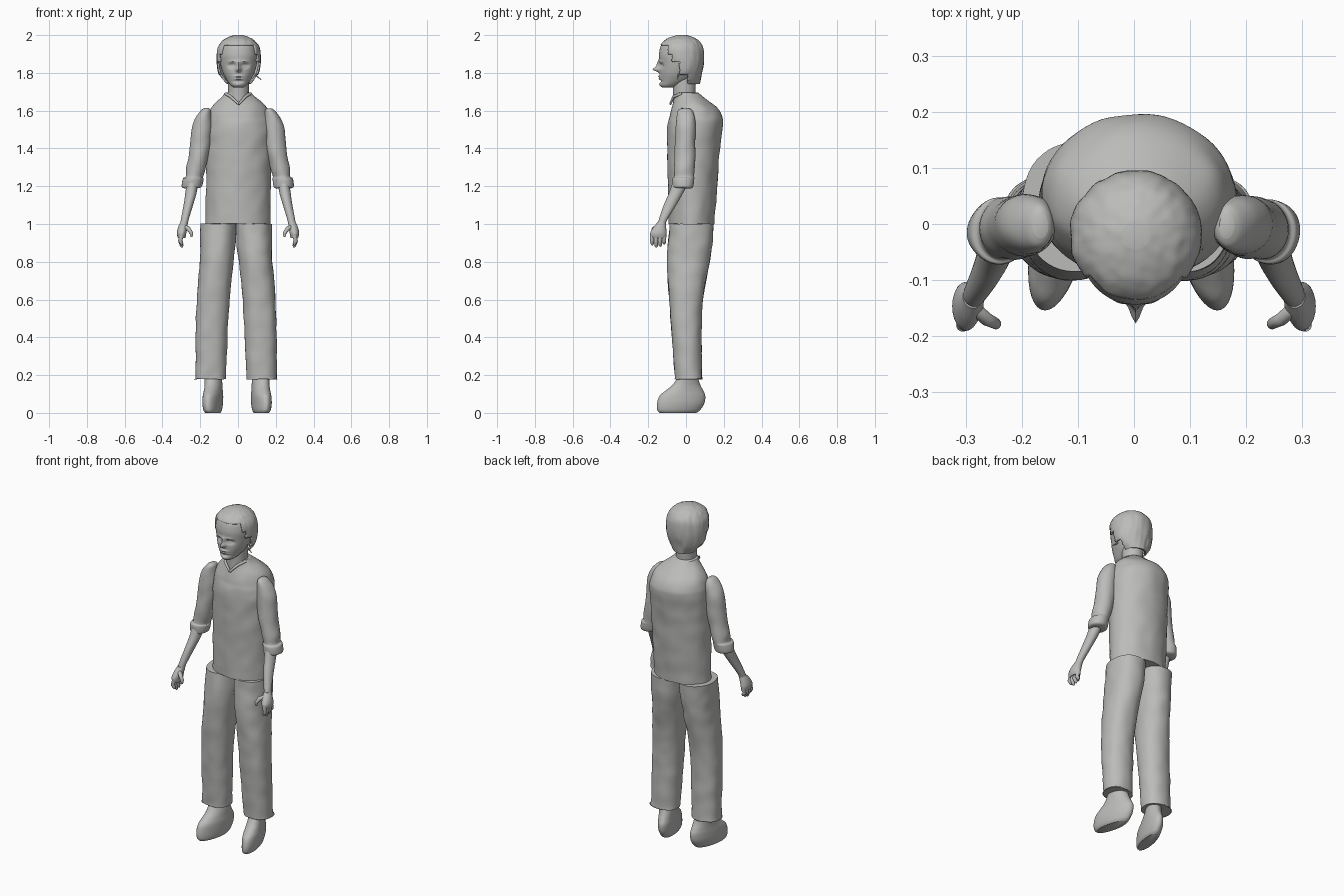
import bpy, bmesh
from math import sin, cos, pi, exp, copysign
from mathutils import Vector, noise

if "Cube" in bpy.data.objects:
    bpy.data.objects.remove(bpy.data.objects["Cube"])

grey = bpy.data.materials.new("plain_grey")
grey.use_nodes = True
colour = (0.5, 0.5, 0.49, 1)
grey.diffuse_color = colour
grey.node_tree.nodes["Principled BSDF"].inputs["Base Color"].default_value = colour


def spline(a, b, c, d, t):
    return b + 0.5 * t * (c - a + t * (2 * a - 5 * b + 4 * c - d + t * (3 * (b - c) + d - a)))


def loft(name, rows, n=32, sub=5, power=1.0, bend=None):
    """Smooth skin over level slices: (z, x min, x max, y min, y max)."""
    last = len(rows) - 1
    levels = []
    for i in range(last):
        four = [rows[max(0, min(last, i + k))] for k in (-1, 0, 1, 2)]
        levels += [[spline(*v, s / sub) for v in zip(*four)] for s in range(sub)]
    levels.append(rows[-1])
    bm = bmesh.new()
    rings = []
    for z, x0, x1, y0, y1 in levels:
        ring = []
        for k in range(n):
            c, s = cos(2 * pi * k / n), sin(2 * pi * k / n)
            c, s = (copysign(abs(v) ** power, v) for v in (c, s))
            p = Vector(((x0 + x1 + (x1 - x0) * c) / 2, (y0 + y1 + (y1 - y0) * s) / 2, z))
            ring.append(bm.verts.new(bend(p) if bend else p))
        rings.append(ring)
    for low, high in zip(rings, rings[1:]):
        for k in range(n):
            j = (k + 1) % n
            bm.faces.new((low[k], low[j], high[j], high[k]))
    bm.faces.new(rings[0][::-1])
    bm.faces.new(rings[-1])
    bmesh.ops.recalc_face_normals(bm, faces=bm.faces)
    mesh = bpy.data.meshes.new(name)
    bm.to_mesh(mesh)
    bm.free()
    ob = bpy.data.objects.new(name, mesh)
    bpy.context.collection.objects.link(ob)
    return finish(ob)


def finish(ob):
    ob.data.materials.append(grey)
    bpy.ops.object.select_all(action='DESELECT')
    bpy.context.view_layer.objects.active = ob
    ob.select_set(True)
    bpy.ops.object.shade_smooth_by_angle(angle=0.8)
    return ob


def tube(name, points):
    """Round tapered strand through (x, y, z, radius) points."""
    cu = bpy.data.curves.new(name, 'CURVE')
    cu.dimensions = '3D'
    cu.bevel_depth = 1
    cu.bevel_resolution = 3
    cu.use_fill_caps = True
    sp = cu.splines.new('POLY')
    sp.points.add(len(points) - 1)
    for p, (x, y, z, r) in zip(sp.points, points):
        p.co, p.radius = (x, y, z, 1), r
    sp.use_smooth = True
    cu.materials.append(grey)
    ob = bpy.data.objects.new(name, cu)
    bpy.context.collection.objects.link(ob)


def cloth(p):
    return p + noise.noise_vector(p * 14) * 0.004


def mirrored(rows, side, shift):
    if side > 0:
        return [(z, a + shift, b + shift, c, d) for z, a, b, c, d in rows]
    return [(z, shift - b, shift - a, c, d) for z, a, b, c, d in rows]


# Shirt with sloping shoulders and a stand-up collar
loft("shirt", [(1.0, -.17, .17, -.09, .15), (1.2, -.17, .175, -.095, .165),
               (1.4, -.17, .18, -.1, .18), (1.52, -.165, .18, -.1, .195),
               (1.57, -.16, .17, -.09, .192), (1.62, -.14, .15, -.075, .16),
               (1.67, -.09, .095, -.06, .095), (1.695, -.07, .07, -.058, .068)],
     n=64, sub=8, bend=cloth)
for side in (-1, 1):
    tube("collar_flap", [(.065 * side, -.02, 1.69, .008), (.04 * side, -.065, 1.675, .008),
                         (.004, -.083, 1.635, .006)])

# Neck
loft("neck", [(1.62, -.05, .055, -.068, .05), (1.7, -.052, .058, -.068, .05),
              (1.8, -.055, .06, -.075, .055)])

# Face bumps: x, z, depth, width, height
BUMPS = [(0, 1.818, .032, .012, .012), (0, 1.842, .016, .009, .022),
         (.036, 1.838, -.015, .017, .011), (-.036, 1.838, -.015, .017, .011),
         (.034, 1.836, .009, .009, .005), (-.034, 1.836, .009, .009, .005),
         (0, 1.782, .009, .023, .005), (0, 1.769, .007, .02, .005),
         (0, 1.755, -.006, .03, .007), (0, 1.738, .006, .02, .01),
         (.03, 1.86, .005, .022, .006), (-.03, 1.86, .005, .022, .006)]


def sculpt(p):
    if p.y < -.04:
        for x, z, depth, w, h in BUMPS:
            p.y -= depth * exp(-((p.x - .003 - x) / w) ** 2 - ((p.z - z) / h) ** 2)
    return p


HEAD = [(1.722, -.022, .028, -.125, -.06), (1.735, -.04, .046, -.135, -.03),
        (1.765, -.062, .068, -.138, .03), (1.8, -.08, .086, -.14, .06),
        (1.85, -.094, .1, -.14, .082), (1.9, -.098, .104, -.143, .085),
        (1.95, -.086, .092, -.13, .07), (1.98, -.058, .064, -.095, .04),
        (1.99, -.03, .036, -.06, .01)]
loft("head", HEAD, n=96, sub=10, power=.95, bend=sculpt)


# Hair: shell round the skull, cut open along the hairline
def combed(p):
    strand = noise.noise(Vector((p.x * 50, p.y * 50, p.z * 6)))
    out = Vector((p.x, p.y + .02, 0)).normalized()
    return p + out * strand * .004


hair = loft("hair", [(1.74, -.06, .066, -.06, .072), (1.79, -.1, .105, -.1, .082),
                     (1.84, -.112, .118, -.125, .093), (1.89, -.114, .12, -.14, .096),
                     (1.935, -.107, .113, -.142, .09), (1.97, -.083, .089, -.118, .068),
                     (1.99, -.05, .056, -.08, .035), (2.0, -.02, .026, -.045, .005)],
            n=96, sub=6, bend=combed)


def hairline(z):
    if z > 1.945:
        return -1
    return -.095 if z > 1.9 else -.075 if z > 1.86 else -.035 if z > 1.79 else .01


bm = bmesh.new()
bm.from_mesh(hair.data)
gone = []
for f in bm.faces:
    c = f.calc_center_median()
    if c.y < hairline(c.z) or f.normal.z < -.9:
        gone.append(f)
bmesh.ops.delete(bm, geom=gone, context='FACES')
bm.to_mesh(hair.data)
bm.free()
shell = hair.modifiers.new("thickness", 'SOLIDIFY')
shell.thickness = .01
tube("loose_lock", [(.07, -.03, 1.81, .005), (.09, -.04, 1.79, .004), (.122, -.045, 1.765, .002)])

TROUSER = [(.18, .055, .222, -.06, .088), (.2, .054, .215, -.06, .085),
           (.4, .045, .215, -.075, .082), (.6, .035, .208, -.09, .09),
           (.8, .014, .192, -.1, .125), (.9, .002, .19, -.095, .14), (1.0, .0, .188, -.085, .145)]
SHOE = [(0, .095, .165, -.14, .055), (.015, .088, .175, -.152, .075),
        (.05, .085, .182, -.153, .097), (.09, .085, .182, -.14, .102),
        (.12, .088, .18, -.105, .09), (.15, .09, .18, -.07, .075), (.195, .095, .185, -.04, .06)]
SLEEVE = [(1.19, .2, .285, -.065, .03), (1.2, .19, .297, -.07, .04), (1.24, .185, .292, -.07, .045),
          (1.252, .187, .277, -.062, .045), (1.3, .172, .272, -.063, .047),
          (1.4, .148, .255, -.06, .05), (1.5, .138, .248, -.055, .052),
          (1.56, .138, .225, -.05, .048), (1.6, .143, .195, -.042, .035), (1.613, .152, .178, -.025, .02)]
FOREARM = [(.985, .268, .305, -.15, -.11), (1.02, .262, .303, -.145, -.1),
           (1.1, .238, .288, -.118, -.052), (1.17, .218, .278, -.088, -.012),
           (1.24, .21, .27, -.065, .02)]
PALM = [(.925, .278, .318, -.185, -.105), (.95, .274, .324, -.19, -.103),
        (.98, .268, .318, -.175, -.105), (1.01, .268, .305, -.15, -.108)]

for side, label in ((-1, "right_"), (1, "left_")):
    # Legs
    loft(label + "trouser_leg", mirrored(TROUSER, side, -.01), n=48, sub=8, power=.9, bend=cloth)

    def toe_out(p):
        p.x += side * (-.2 * p.y - .01)
        return p
    loft(label + "shoe", mirrored(SHOE, side, -.005), n=40, bend=toe_out)

    # Arms
    loft(label + "sleeve", mirrored(SLEEVE, side, 0), n=40, bend=cloth)
    loft(label + "forearm", mirrored(FOREARM, side, 0))
    loft(label + "palm", mirrored(PALM, side, 0), n=24)
    for k in range(4):
        y, tip = -.178 + k * .021, .872 + .012 * abs(k - 1.3)
        tube(label + "finger", [(side * .298, y, .945, .012), (side * .306, y - .003, .91, .011),
                                (side * .298, y, tip + .008, .009), (side * .296, y, tip, .004)])
    tube(label + "thumb", [(side * .285, -.15, .985, .012), (side * .262, -.17, .975, .012),
                           (side * .246, -.178, .95, .01), (side * .246, -.178, .932, .005)])
